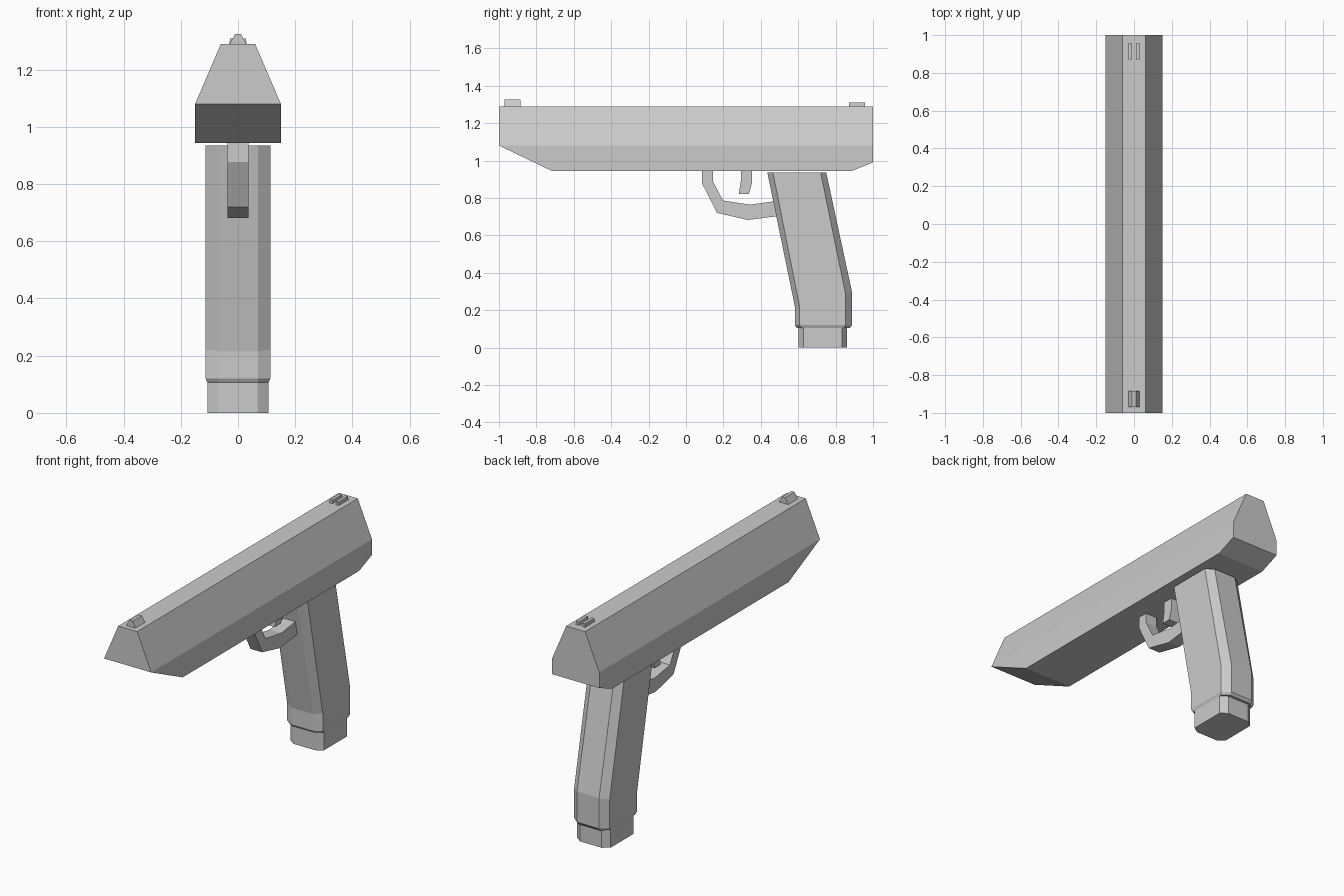
import bpy, bmesh
from mathutils import Vector

if "Cube" in bpy.data.objects:
    bpy.data.objects.remove(bpy.data.objects["Cube"])


def finish(bm, name):
    bmesh.ops.recalc_face_normals(bm, faces=bm.faces)
    mesh = bpy.data.meshes.new(name)
    bm.to_mesh(mesh)
    bm.free()
    obj = bpy.data.objects.new(name, mesh)
    bpy.context.collection.objects.link(obj)
    return obj


def loft(name, rings):
    """Skin a list of matching closed rings and cap both ends."""
    bm = bmesh.new()
    loops = [[bm.verts.new(p) for p in ring] for ring in rings]
    for a, b in zip(loops, loops[1:]):
        n = len(a)
        for i in range(n):
            j = (i + 1) % n
            bm.faces.new((a[i], a[j], b[j], b[i]))
    bm.faces.new(loops[0])
    bm.faces.new(loops[-1])
    return finish(bm, name)


def band(name, outer, inner, half):
    """Bent strip between two YZ paths, with rectangular section."""
    return loft(name, [[(-half, *o), (half, *o), (half, *i), (-half, *i)]
                       for o, i in zip(outer, inner)])


def octagon(w, cx, yf, yb, cf, cb, zf, zb):
    """Chamfered rectangle, tilted so z runs from zf (front) to zb (back)."""
    pts = [(-cx, yf), (cx, yf), (w, yf + cf), (w, yb - cb),
           (cx, yb), (-cx, yb), (-w, yb - cb), (-w, yf + cf)]
    return [(x, y, zf + (zb - zf) * (y - yf) / (yb - yf)) for x, y in pts]


# Slide: tapered section run along y, lower corners sliced off
section = [(-0.15, 0.943), (0.15, 0.943), (0.15, 1.08),
           (0.06, 1.29), (-0.06, 1.29), (-0.15, 1.08)]
slide = loft("slide", [[(x, y, z) for x, z in section] for y in (-1, 1)])
bm = bmesh.new()
bm.from_mesh(slide.data)
for a, b, side in [((-1, 1.08), (-0.715, 0.943), -1), ((0.882, 0.943), (1, 0.99), 1)]:
    d = Vector((0, b[0] - a[0], b[1] - a[1]))
    normal = Vector((0, d.z, -d.y))
    geom = bm.verts[:] + bm.edges[:] + bm.faces[:]
    cut = bmesh.ops.bisect_plane(bm, geom=geom, dist=1e-5, plane_co=(0, *a),
                                 plane_no=normal, clear_outer=True)
    bmesh.ops.holes_fill(bm, edges=[e for e in bm.edges if e.is_boundary], sides=0)
bmesh.ops.recalc_face_normals(bm, faces=bm.faces)
bm.to_mesh(slide.data)
bm.free()

# Sights: front ridge and two rear posts
loft("front_sight", [[(-0.03, y, 1.288), (0.03, y, 1.288), (0.01, y, 1.325), (-0.01, y, 1.325)]
                     for y in (-0.97, -0.885)])
for side, label in ((-1, "left"), (1, "right")):
    loft("rear_sight_" + label,
         [[(side * 0.01, y, 1.288), (side * 0.03, y, 1.288),
           (side * 0.028, y, 1.31), (side * 0.01, y, 1.31)] for y in (0.872, 0.957)])

# Grip: leaning octagonal column with a bend near the bottom
loft("grip", [octagon(0.113, 0.07, 0.435, 0.75, 0.03, 0.03, 0.935, 0.935),
              octagon(0.113, 0.07, 0.583, 0.888, 0.024, 0.035, 0.215, 0.295),
              octagon(0.113, 0.07, 0.583, 0.888, 0.024, 0.035, 0.12, 0.12),
              octagon(0.106, 0.068, 0.592, 0.877, 0.024, 0.032, 0.105, 0.105)])

# Base block below the grip
loft("grip_base", [octagon(0.106, 0.068, 0.602, 0.862, 0.026, 0.027, z, z) for z in (0.12, 0)])

# Guard loop and trigger
band("trigger_guard",
     [(0.086, 0.95), (0.086, 0.877), (0.166, 0.72), (0.33, 0.682), (0.51, 0.705)],
     [(0.144, 0.95), (0.144, 0.887), (0.198, 0.786), (0.34, 0.764), (0.51, 0.787)], 0.037)
band("trigger",
     [(0.294, 0.95), (0.294, 0.895), (0.282, 0.82)],
     [(0.353, 0.95), (0.353, 0.88), (0.336, 0.82)], 0.037)
